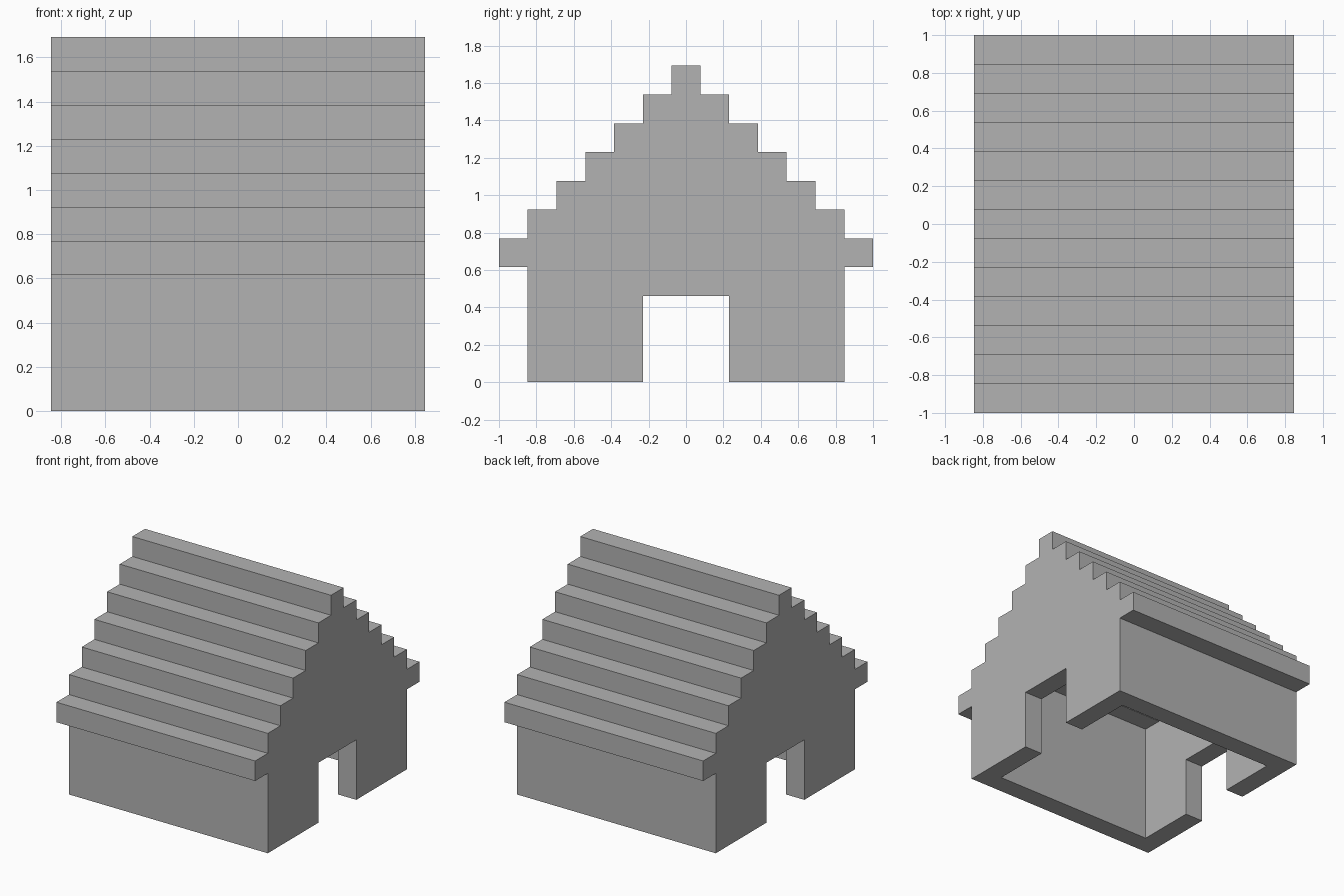
import bpy
import bmesh

cube = bpy.data.objects.get("Cube")
if cube:
    bpy.data.objects.remove(cube, do_unlink=True)

U = 2 / 13          # one block
LENGTH = 5.5        # half length along x, in blocks
INNER = 4.5         # half length inside the gables
STEPS = 7           # roof courses
EAVE = 4            # height of the eave underside

stone = bpy.data.materials.new("grey_stone")
stone.use_nodes = True
GREY = (0.45, 0.45, 0.45, 1)
stone.diffuse_color = GREY
stone.node_tree.nodes["Principled BSDF"].inputs["Base Color"].default_value = GREY


def prism(name, profile, x0, x1, capped=True):
    """Extrude a (y, z) outline given in blocks along x."""
    bm = bmesh.new()
    ends = [[bm.verts.new((x * U, y * U, z * U)) for y, z in profile]
            for x in (x0, x1)]
    n = len(profile)
    for i in range(n):
        j = (i + 1) % n
        bm.faces.new((ends[0][i], ends[0][j], ends[1][j], ends[1][i]))
    if capped:
        for ring in ends:
            bm.faces.new(ring)
    bmesh.ops.recalc_face_normals(bm, faces=bm.faces)
    # Open sleeves: make sure the faces look away from the outline's inside
    if not capped:
        lowest = min(bm.faces, key=lambda f: f.calc_center_median().z)
        if lowest.normal.z > 0:
            bmesh.ops.reverse_faces(bm, faces=bm.faces)
    mesh = bpy.data.meshes.new(name)
    bm.to_mesh(mesh)
    bm.free()
    mesh.materials.append(stone)
    obj = bpy.data.objects.new(name, mesh)
    bpy.context.collection.objects.link(obj)
    return obj


def mirrored(points):
    return [(-y, z) for y, z in reversed(points)]


# Stepped gable ends with a doorway
half = [(1.5, 0), (5.5, 0), (5.5, EAVE)]
for i in range(STEPS):
    half += [(6.5 - i, EAVE + i), (6.5 - i, EAVE + i + 1)]
outline = [(1.5, 3)] + half + mirrored(half) + [(-1.5, 3)]
prism("right_gable", outline, -LENGTH, -INNER)
prism("left_gable", outline, INNER, LENGTH)

# Long walls, each with its eave and first roof course
wall = [(4.5, 0), (5.5, 0), (5.5, 4), (6.5, 4),
        (6.5, 5), (5.5, 5), (5.5, 6), (4.5, 6)]
prism("back_wall", wall, -INNER, INNER, capped=False)
prism("front_wall", mirrored(wall), -INNER, INNER, capped=False)

# Roof courses above the walls, hollow inside
for i in range(2, STEPS - 1):
    y, z = 6.5 - i, EAVE + i
    course = [(y - 1, z), (y, z), (y, z + 1), (y - 1, z + 1)]
    prism(f"back_roof_course_{i}", course, -INNER, INNER, capped=False)
    prism(f"front_roof_course_{i}", mirrored(course), -INNER, INNER, capped=False)

# Ridge
prism("ridge", [(-0.5, 10), (0.5, 10), (0.5, 11), (-0.5, 11)],
      -INNER, INNER, capped=False)
